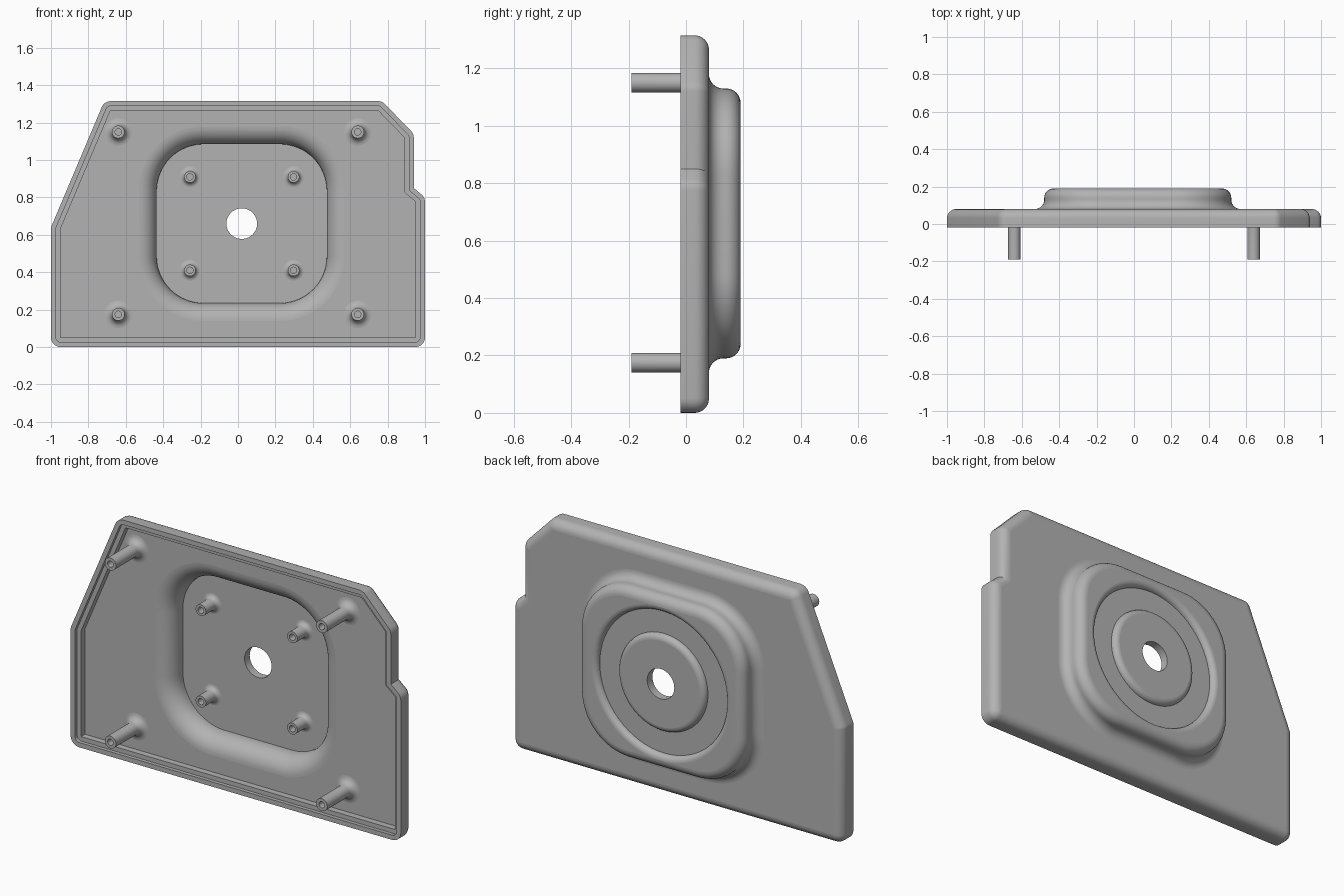
import bpy, bmesh
from math import pi, sin, cos, tan, radians
from mathutils import Vector

cube = bpy.data.objects.get("Cube")
if cube:
    bpy.data.objects.remove(cube)

grey = bpy.data.materials.new("plain grey")
grey.use_nodes = True
COLOUR = (0.45, 0.45, 0.45, 1)
grey.diffuse_color = COLOUR
grey.node_tree.nodes["Principled BSDF"].inputs["Base Color"].default_value = COLOUR


def arc(n=8):
    """Angles of a quarter turn."""
    return [pi / 2 * i / n for i in range(n + 1)]


def rounded(corners, r, n=6):
    """Round the convex corners of an anticlockwise polygon."""
    pts = []
    for i, c in enumerate(corners):
        p = Vector(c)
        a = (Vector(corners[i - 1]) - p).normalized()
        b = (Vector(corners[(i + 1) % len(corners)]) - p).normalized()
        if b.cross(a) < 0:
            pts.append(p)
            continue
        half = a.angle(b) / 2
        centre = p + (a + b).normalized() * r / sin(half)
        start = p + a * r / tan(half) - centre
        turn = pi - 2 * half
        for k in range(n + 1):
            t = turn * k / n
            pts.append(centre + Vector((start.x * cos(t) - start.y * sin(t),
                                        start.x * sin(t) + start.y * cos(t))))
    return pts


def inset(pts, d):
    """Move every side of the polygon inwards by d."""
    out = []
    for i, p in enumerate(pts):
        a = (p - pts[i - 1]).normalized()
        b = (pts[(i + 1) % len(pts)] - p).normalized()
        na, nb = Vector((-a.y, a.x)), Vector((-b.y, b.x))
        out.append(p + (na + nb) * d / (1 + na.dot(nb)))
    return out


def circle(cx, cz, r, n=64):
    return [Vector((cx + r * cos(2 * pi * i / n), cz + r * sin(2 * pi * i / n)))
            for i in range(n)]


def loft(bm, rings):
    """Skin (outline, y) rings; return the first and last vertex loops."""
    loops = [[bm.verts.new((p.x, y, p.y)) for p in pts] for pts, y in rings]
    for a, b in zip(loops, loops[1:]):
        for i in range(len(a)):
            f = bm.faces.new((a[i - 1], a[i], b[i], b[i - 1]))
            f.smooth = True
    return loops[0], loops[-1]


def fill(bm, *loops):
    """Flat face bounded by one loop, or by two with a hole."""
    edges = [bm.edges.get((l[i - 1], l[i])) for l in loops for i in range(len(l))]
    bmesh.ops.triangle_fill(bm, edges=edges, use_beauty=True, normal=(0, 1, 0))


def finish(bm, name):
    bmesh.ops.recalc_face_normals(bm, faces=bm.faces)
    for e in bm.edges:
        if len(e.link_faces) == 2 and e.calc_face_angle(0) > radians(30):
            e.smooth = False
    mesh = bpy.data.meshes.new(name)
    bm.to_mesh(mesh)
    bm.free()
    mesh.materials.append(grey)
    obj = bpy.data.objects.new(name, mesh)
    bpy.context.collection.objects.link(obj)
    return obj


# Main depths
RIM, FLOOR, BACK = -0.02, 0.035, 0.08
BOSS_FLOOR, BOSS_BACK = 0.145, 0.19
CX, CZ, R = 0.02, 0.66, 0.05

# Plate outline with a slanted side, a cut corner and a side notch
plate = rounded([(-1, 0), (1, 0), (1, 0.80), (0.94, 0.85), (0.94, 1.14),
                 (0.77, 1.315), (-0.715, 1.315), (-1, 0.64)], 0.052)


def boss(o):
    """Rounded rectangle of the raised centre, grown by o."""
    hx, hz = 0.5 + o, 0.47 + o
    return rounded([(CX - hx, CZ - hz), (CX + hx, CZ - hz),
                    (CX + hx, CZ + hz), (CX - hx, CZ + hz)], 0.295 + o, 16)


bm = bmesh.new()

# Plate edge: rounded back, stepped lip, inner wall
edge = [(inset(plate, R - R * sin(t)), BACK - R + R * cos(t)) for t in arc()]
edge += [(inset(plate, d), y) for d, y in
         ((0, RIM), (0.026, RIM), (0.026, 0), (0.05, 0), (0.05, FLOOR))]
plate_back, plate_floor = loft(bm, edge)

# Outside of the boss: base fillet, then rounded top
outer = [(boss(R - R * sin(t)), BACK + R - R * cos(t)) for t in arc()]
outer += [(boss(R * cos(t) - R), BOSS_BACK - R + R * sin(t)) for t in arc()]
boss_base, boss_top = loft(bm, outer)

# Inside of the boss: straight wall and wide rounded mouth
W = R + 0.045
inner = [(boss(R - W), BOSS_FLOOR)]
inner += [(boss(R - W * cos(t)), BACK + R - W * sin(t)) for t in arc(10)]
pocket_floor, pocket_mouth = loft(bm, inner)

# Ring groove in the boss back, with rounded lips, then the centre hole
G = 0.03
groove = [(circle(CX, CZ, 0.39 + G - G * sin(t)), BOSS_BACK - G + G * cos(t)) for t in arc(6)]
groove += [(circle(CX, CZ, 0.265 - G + G * cos(t)), BOSS_BACK - G + G * sin(t)) for t in arc(6)]
groove_out, groove_in = loft(bm, groove)
hole_back, hole_front = loft(bm, [(circle(CX, CZ, 0.082), BOSS_BACK),
                                  (circle(CX, CZ, 0.082), BOSS_FLOOR)])

# Flat areas between them
for pair in ((plate_back, boss_base), (boss_top, groove_out), (groove_in, hole_back),
             (hole_front, pocket_floor), (pocket_mouth, plate_floor)):
    fill(bm, *pair)
finish(bm, "housing_plate")


def post(name, x, z, base, tip, r, flare, bore=0.017):
    """Hollow screw post with a flared foot."""
    b = bmesh.new()
    rings = [(circle(x, z, r + flare - flare * sin(t), 32), base - flare + flare * cos(t))
             for t in arc(6)]
    rings += [(circle(x, z, q, 32), y) for q, y in
              ((r, tip), (bore, tip), (bore, tip + 0.06))]
    foot, bottom = loft(b, rings)
    fill(b, foot)
    fill(b, bottom)
    finish(b, name)


# Four long corner posts and four short posts in the pocket
for side, sx in (("right", -1), ("left", 1)):
    for level, z_long, z_short in (("lower", 0.175, 0.41), ("upper", 1.15, 0.91)):
        post(f"long_post_{level}_{side}", 0.64 * sx, z_long, FLOOR, -0.19, 0.034, 0.04)
        post(f"short_post_{level}_{side}", CX + 0.277 * sx, z_short,
             BOSS_FLOOR, 0.045, 0.031, 0.025)
